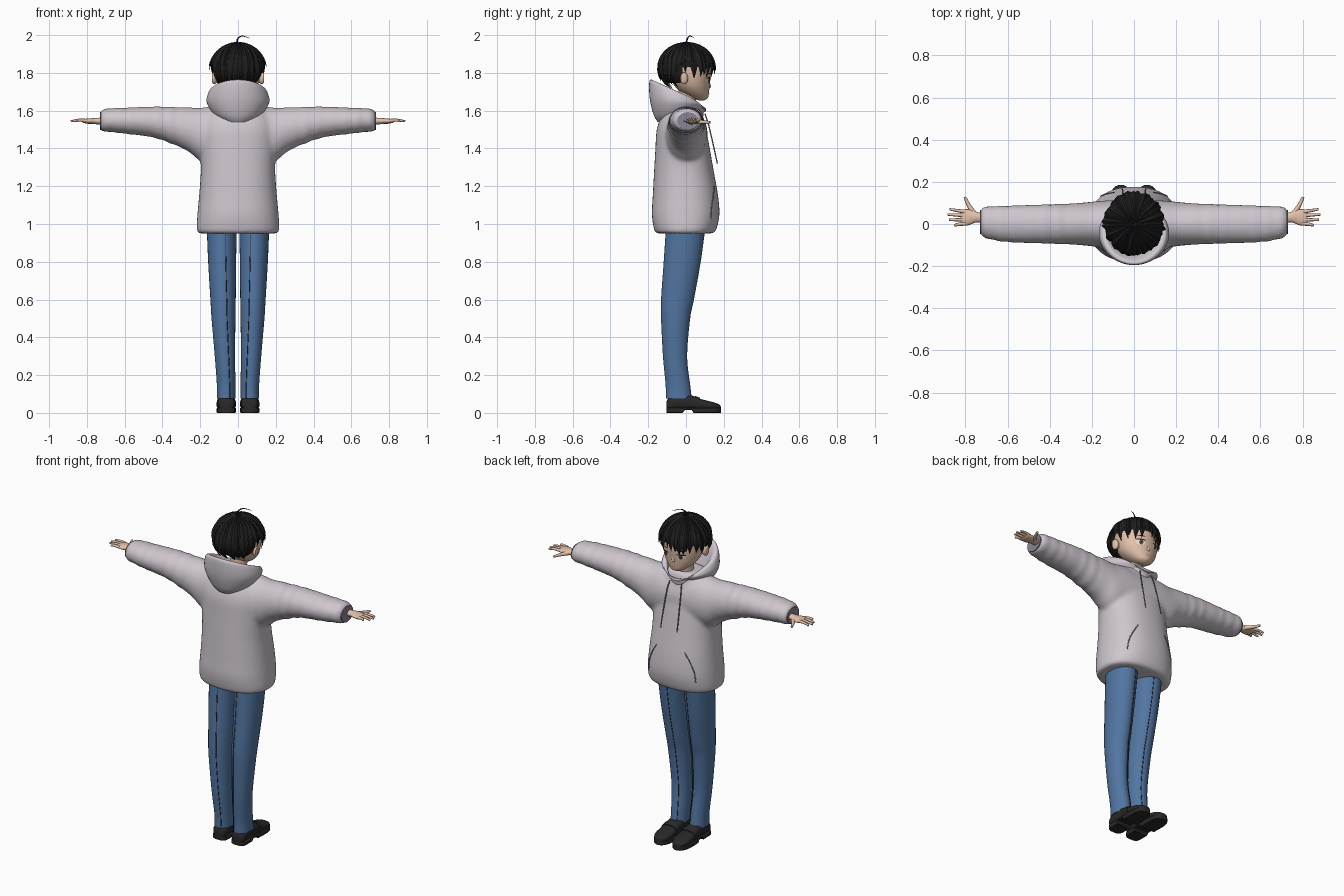
import bpy, bmesh, math, random
from mathutils import Vector

random.seed(4)
if "Cube" in bpy.data.objects:
    bpy.data.objects.remove(bpy.data.objects["Cube"])


def material(name, r, g, b):
    m = bpy.data.materials.new(name)
    m.use_nodes = True
    m.diffuse_color = (r, g, b, 1)
    node = m.node_tree.nodes["Principled BSDF"]
    node.inputs["Base Color"].default_value = (r, g, b, 1)
    node.inputs["Roughness"].default_value = 0.8
    return m


LILAC = material("pale lilac cloth", .62, .57, .62)
SHADE = material("grey lilac lining", .25, .23, .30)
DENIM = material("blue denim", .085, .18, .36)
SKIN = material("warm skin", .76, .53, .40)
HAIR = material("black hair", .013, .013, .014)
SHOE = material("charcoal leather", .022, .020, .020)
LINE = material("dark seam", .03, .03, .04)
WHITE = material("eye white", .85, .85, .85)
BROWN = material("brown iris", .12, .06, .03)
LIP = material("lip pink", .5, .25, .2)


def finish(name, bm, mat, angle=50):
    bmesh.ops.recalc_face_normals(bm, faces=bm.faces)
    me = bpy.data.meshes.new(name)
    bm.to_mesh(me)
    bm.free()
    me.materials.append(mat)
    for p in me.polygons:
        p.use_smooth = True
    me.set_sharp_from_angle(angle=math.radians(angle))
    ob = bpy.data.objects.new(name, me)
    bpy.context.collection.objects.link(ob)
    return ob


def dense(rows, k=5):
    """Smoothly add rows between the given ones."""
    out = []
    for i in range(len(rows) - 1):
        a, b = rows[max(i - 1, 0)], rows[i]
        c, d = rows[i + 1], rows[min(i + 2, len(rows) - 1)]
        for j in range(k):
            t = j / k
            out.append([.5 * (2*q + (r - p)*t + (2*p - 5*q + 4*r - s)*t*t + (3*q - p - 3*r + s)*t**3)
                        for p, q, r, s in zip(a, b, c, d)])
    return out + [list(rows[-1])]


def skin_rings(bm, rings, caps=True):
    vs = [[bm.verts.new(p) for p in ring] for ring in rings]
    n = len(vs[0])
    for a, b in zip(vs, vs[1:]):
        for i in range(n):
            bm.faces.new((a[i], a[(i + 1) % n], b[(i + 1) % n], b[i]))
    if caps:
        bm.faces.new(vs[0])
        bm.faces.new(vs[-1])


def loft(bm, rows, axis, n=32, power=2.0):
    """Each row: position on axis, two centre values, two radii."""
    rings = []
    for s, ca, cb, ra, rb in rows:
        ring = []
        for i in range(n):
            t = math.tau * i / n
            c, d = math.cos(t), math.sin(t)
            p = [ca + ra * math.copysign(abs(c) ** (2 / power), c),
                 cb + rb * math.copysign(abs(d) ** (2 / power), d)]
            p.insert(axis, s)
            ring.append(p)
        rings.append(ring)
    skin_rings(bm, rings)


def part(name, rows, axis, mat, n=32, power=2.0, k=5, angle=50):
    bm = bmesh.new()
    loft(bm, dense(rows, k), axis, n, power)
    return finish(name, bm, mat, angle)


def tube(name, pts, radius, mat, taper=(1, 1)):
    cu = bpy.data.curves.new(name, "CURVE")
    cu.dimensions = "3D"
    cu.bevel_depth, cu.bevel_resolution, cu.use_fill_caps = radius, 2, True
    pts = dense(pts)
    sp = cu.splines.new("POLY")
    sp.points.add(len(pts) - 1)
    for i, p in enumerate(pts):
        sp.points[i].co = (*p, 1)
        sp.points[i].radius = taper[0] + (taper[1] - taper[0]) * i / (len(pts) - 1)
    sp.use_smooth = True
    cu.materials.append(mat)
    ob = bpy.data.objects.new(name, cu)
    bpy.context.collection.objects.link(ob)


def front_y(rows, x, z, power=2.0):
    """Height of a lofted surface towards +y."""
    for a, b in zip(rows, rows[1:]):
        if min(a[0], b[0]) <= z <= max(a[0], b[0]):
            t = (z - a[0]) / (b[0] - a[0])
            _, cx, cy, rx, ry = [p + (q - p) * t for p, q in zip(a, b)]
            return cy + ry * max(0, 1 - abs((x - cx) / rx) ** power) ** (1 / power)
    return 0


# Hooded top: torso and sleeves fused into one cloth
torso = dense([(.95, 0, -.007, .212, .153), (.975, 0, -.004, .219, .166), (1.05, 0, -.002, .215, .179),
               (1.15, 0, -.003, .206, .173), (1.28, 0, -.011, .197, .158), (1.4, 0, -.018, .20, .144),
               (1.5, 0, -.024, .20, .131), (1.57, 0, -.02, .175, .11), (1.635, 0, -.01, .10, .08)])
sleeve = dense([(0, 0, 1.47, .115, .15), (.12, 0, 1.475, .112, .15), (.2, 0, 1.475, .106, .14),
                (.26, 0, 1.5, .1, .118), (.34, 0, 1.52, .096, .1), (.45, 0, 1.54, .092, .082),
                (.6, 0, 1.547, .087, .069), (.69, .006, 1.55, .078, .062), (.728, .01, 1.545, .064, .053)])
bm = bmesh.new()
loft(bm, torso, 2, 48, 2.3)
for s in (1, -1):
    rows = []
    for x, cy, cz, ry, rz in sleeve:
        f = 1 + (.035 * math.sin(x * 92) if x > .3 else 0)
        rows.append((x * s, cy, cz, ry * f, rz * f))
    loft(bm, rows, 0)
top = finish("hooded_top", bm, LILAC)
mod = top.modifiers.new("fuse", "REMESH")
mod.mode, mod.voxel_size, mod.use_smooth_shade = "VOXEL", .011, True
mod = top.modifiers.new("soften", "SMOOTH")
mod.factor, mod.iterations = .5, 8


# Hood hanging around the neck: radii, centre y, height, tilt, dip at the front
def hood_ring(rx, ry, cy, z, tilt, dip):
    ring = []
    for i in range(48):
        t = math.tau * i / 48
        c, d = math.cos(t), math.sin(t)
        ring.append((rx * c, cy + ry * d, z - tilt * ry * d - dip * max(0, d) ** 4))
    return ring


hood = dense([(.09, .10, -.05, 1.55, -.10, 0), (.135, .125, -.045, 1.59, -.12, .01),
              (.166, .146, -.045, 1.645, .08, .02), (.158, .15, -.045, 1.69, .35, .03),
              (.142, .146, -.04, 1.70, .44, .04), (.125, .13, -.035, 1.69, .44, .04),
              (.105, .11, -.02, 1.64, .3, .04), (.07, .08, -.01, 1.57, 0, 0)])
bm = bmesh.new()
skin_rings(bm, [hood_ring(*r) for r in hood])
finish("hood", bm, LILAC)

# Head, following a chin to crown profile
head = dense([(1.655, 0, .082, .016, .016), (1.668, 0, .07, .046, .046), (1.70, 0, .046, .083, .076),
              (1.74, 0, .03, .108, .096), (1.80, 0, .02, .121, .112), (1.87, 0, .012, .118, .113),
              (1.92, 0, .005, .085, .085), (1.945, 0, 0, .02, .02)], 6)
bm = bmesh.new()
loft(bm, head, 2, 64)
finish("head", bm, SKIN)
part("neck", [(1.54, 0, -.005, .06, .06), (1.6, 0, 0, .048, .048), (1.72, 0, .012, .048, .05)], 2, SKIN)
part("nose", [(1.712, 0, .112, .004, .004), (1.725, 0, .119, .011, .012),
              (1.745, 0, .122, .006, .006), (1.765, 0, .122, .003, .003)], 2, SKIN, 12)


# Painted face plates that hug the head
def plate(name, x, z, rx, rz, lift, mat):
    bm = bmesh.new()
    loops = []
    for f in (.02, .5, 1):
        loops.append([(x + rx * f * math.cos(a), 0, z + rz * f * math.sin(a))
                      for a in (math.tau * i / 20 for i in range(20))])
    loops = [[(px, front_y(head, px, pz) + lift, pz) for px, _, pz in lp] for lp in loops]
    skin_rings(bm, loops, False)
    finish(name, bm, mat)


plate("mouth", 0, 1.69, .018, .0025, .003, LIP)
for s, side in ((1, "left"), (-1, "right")):
    plate(side + "_eye", s * .05, 1.758, .024, .015, .002, WHITE)
    plate(side + "_iris", s * .049, 1.758, .011, .014, .0035, BROWN)
    plate(side + "_pupil", s * .049, 1.758, .005, .007, .005, LINE)
    plate(side + "_lash", s * .052, 1.773, .027, .004, .005, HAIR)
    plate(side + "_brow", s * .053, 1.797, .026, .003, .003, HAIR)
    part(side + "_ear", [(s * .11, -.005, 1.768, .012, .02), (s * .128, -.01, 1.771, .021, .031),
                         (s * .137, -.014, 1.774, .014, .024)], 0, SKIN, 16)

# Hair: scalp cap, open over the face
MID, SIZE = Vector((0, .003, 1.83)), Vector((.136, .143, .122))
bm = bmesh.new()
bmesh.ops.create_uvsphere(bm, u_segments=40, v_segments=24, radius=1)
open_face = [f for f in bm.faces if f.calc_center_median().z < (-.05 if f.calc_center_median().y > -.15 else -.7)]
bmesh.ops.delete(bm, geom=open_face, context="FACES")
for v in bm.verts:
    v.co = MID + v.co * SIZE * .97
finish("hair_cap", bm, HAIR)


# Hair: pointed locks combed from the crown
def lock(bm, turn, end, width, flare):
    rings = []
    steps = 9
    for i in range(steps + 1):
        t = i / steps
        polar = math.radians(6 + (end - 6) * t)
        a = turn + .12 * t * math.sin(turn * 5)
        out = Vector((math.sin(polar) * math.cos(a), math.sin(polar) * math.sin(a), math.cos(polar)))
        centre = MID + out * SIZE * (1 + flare * t ** 3)
        across = Vector((-math.sin(a), math.cos(a), 0))
        w = width * (.15 + math.sin(math.pi * min(1, t * .72 + .1))) * (1 - t ** 4) + .0008
        d = .011 * (1 - t ** 3) + .0008
        rings.append([centre - across * w, centre + out * d, centre + across * w, centre - out * d])
    skin_rings(bm, rings)


bm = bmesh.new()
for layer, count in ((0, 26), (1, 20)):
    for i in range(count):
        turn = math.tau * (i + .5 * layer) / count + random.uniform(-.06, .06)
        facing = math.sin(turn)
        end = 112 if facing > .6 else 118 if facing > .15 else 108 if facing > -.3 else 143
        end += random.uniform(-7, 7) - 14 * layer
        lock(bm, turn, end, random.uniform(.019, .026), random.uniform(.0, .1) + .05 * layer)
finish("hair_locks", bm, HAIR, 30)
tube("hair_sprig", [(0, 0, 1.94), (-.004, .005, 1.975), (.02, .02, 1.995), (.06, .045, 1.984)],
     .006, HAIR, (1, .15))

# Everything that comes in pairs
leg = [(1.0, .086, .0, .08, .105), (.8, .084, -.02, .074, .098), (.6, .079, -.045, .067, .087),
       (.5, .077, -.055, .063, .077), (.3, .069, -.058, .054, .064), (.15, .063, -.043, .049, .065),
       (.075, .063, -.038, .049, .069)]
for s, side in ((1, "left"), (-1, "right")):
    def flip(points):
        return [(p[0] * s, *p[1:]) for p in points]

    # Trousers with front and back creases
    rows = [(z, cx * s, cy, rx, ry) for z, cx, cy, rx, ry in leg]
    part(side + "_trouser_leg", rows, 2, DENIM)
    for face, name in ((1, "front"), (-1, "back")):
        tube(f"{side}_{name}_crease", [(cx - s * .02, cy + face * ry * .957, z)
                                       for z, cx, cy, rx, ry in rows], .0022, LINE)

    # Loafers: upper, sole with heel, strap
    c = s * .062
    shape = [(-.103, .024, .06), (-.088, .042, .08), (-.03, .045, .1), (.03, .047, .092),
             (.08, .05, .073), (.14, .047, .058), (.172, .032, .047), (.184, .012, .035)]
    part(side + "_shoe", [(y, c, (h + .015) / 2, w, (h - .015) / 2) for y, w, h in shape], 1, SHOE, power=2.6)
    bm = bmesh.new()
    sole = [(y, w, .016 if -.01 < y < .035 else 0) for y, w, h in dense(shape)]
    loft(bm, [(y, c, (.027 + low) / 2, w + .002, (.027 - low) / 2) for y, w, low in sole], 1, 32, 8)
    finish(side + "_sole", bm, SHOE, 40)
    part(side + "_shoe_strap", [(.048, c, .05, .0505, .04), (.075, c, .046, .052, .034)], 1, SHOE, power=2.6, k=1)

    # Cuff opening and hand
    part(side + "_cuff_lining", [(s * .722, .01, 1.545, .057, .047), (s * .731, .01, 1.545, .057, .047)],
         0, SHADE, k=1)
    part(side + "_palm", flip([(.71, .025, 1.545, .022, .018), (.75, .033, 1.545, .026, .017),
                               (.785, .032, 1.545, .038, .014), (.815, .03, 1.545, .037, .011),
                               (.824, .03, 1.545, .03, .006)]), 0, SKIN, 20)
    tips = {"index": (.058, .07, .875), "middle": (.04, .045, .885), "ring": (.02, .02, .878), "little": (.002, -.008, .85)}
    for finger, (base, tip, reach) in tips.items():
        tube(f"{side}_{finger}_finger", flip([(.8, base, 1.547), (.84, (base + tip) / 2, 1.55),
                                              (reach, tip, 1.544)]), .0098, SKIN, (1, .55))
    tube(side + "_thumb", flip([(.755, .045, 1.542), (.782, .085, 1.54), (.803, .128, 1.538)]),
         .0125, SKIN, (1.1, .5))

    # Drawstring and pocket edge on the chest side
    tube(side + "_drawstring", flip([(.04, .10, 1.585), (.047, .118, 1.53), (.052, .142, 1.43), (.055, .166, 1.32)]),
         .0035, SHADE)
    edge = [(.095, 1.2), (.125, 1.15), (.15, 1.09), (.158, 1.03)]
    tube(side + "_pocket_edge", flip([(x, front_y(torso, x, z, 2.3) + .001, z) for x, z in edge]), .003, SHADE)
